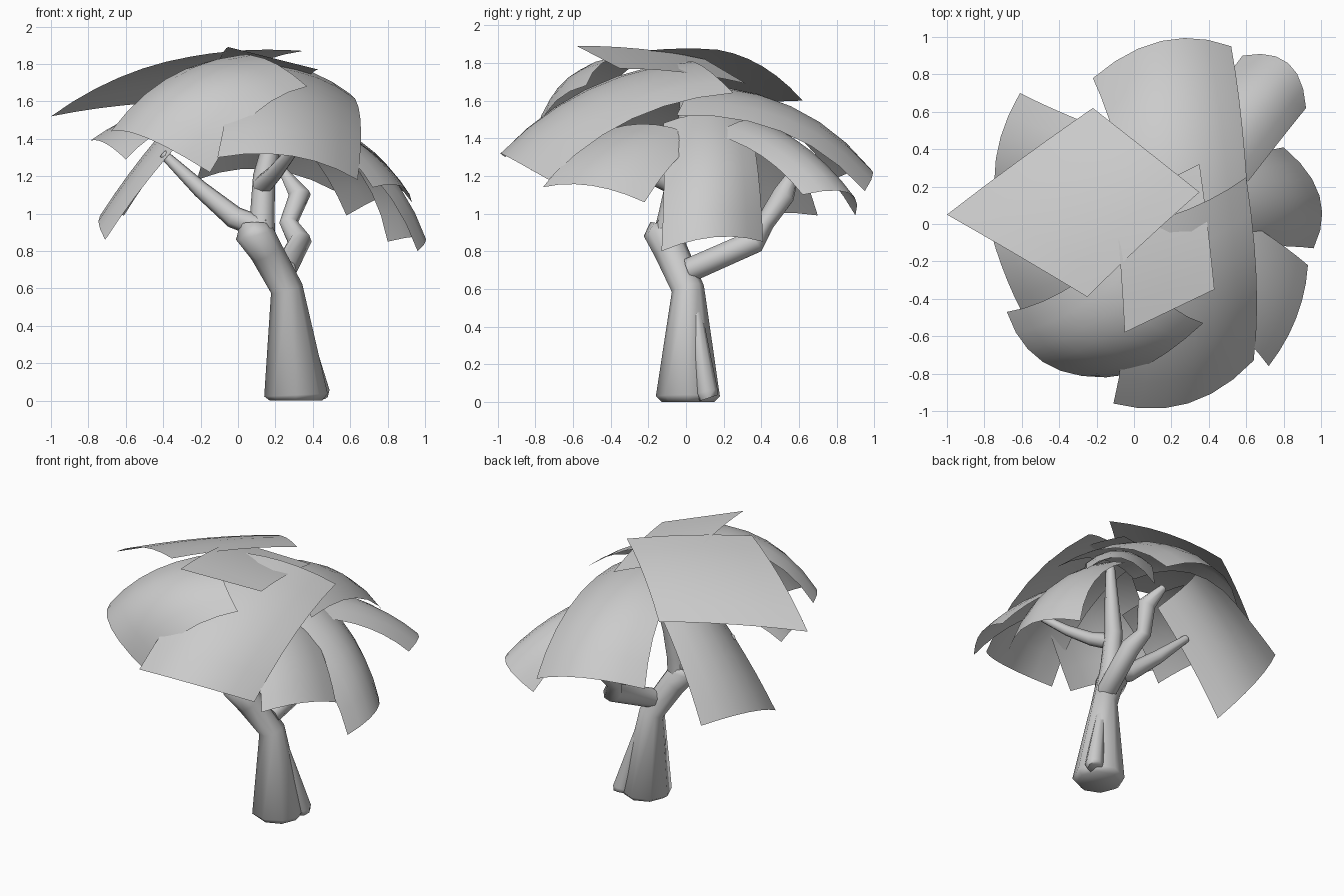
import bpy
import bmesh
from math import pi, radians, cos, sin
from mathutils import Vector

if "Cube" in bpy.data.objects:
    bpy.data.objects.remove(bpy.data.objects["Cube"])

grey = bpy.data.materials.new("plain_grey")
grey.use_nodes = True
grey.diffuse_color = (0.6, 0.6, 0.6, 1)
grey.node_tree.nodes["Principled BSDF"].inputs["Base Color"].default_value = (0.6, 0.6, 0.6, 1)


def finish(name, bm):
    mesh = bpy.data.meshes.new(name)
    bm.to_mesh(mesh)
    bm.free()
    mesh.materials.append(grey)
    obj = bpy.data.objects.new(name, mesh)
    bpy.context.collection.objects.link(obj)
    bpy.ops.object.select_all(action="DESELECT")
    obj.select_set(True)
    bpy.context.view_layer.objects.active = obj
    bpy.ops.object.shade_smooth_by_angle(angle=radians(75))


def limb(name, path, radii, sides=8):
    """Tapered tube lofted through a path, closed at both ends."""
    bm = bmesh.new()
    pts = [Vector(p) for p in path]
    rings = []
    axis = Vector((0, 0, 1))
    side = Vector((1, 0, 0))
    for i, (p, r) in enumerate(zip(pts, radii)):
        ahead = pts[min(i + 1, len(pts) - 1)] - p
        behind = p - pts[max(i - 1, 0)]
        new_axis = (ahead.normalized() + behind.normalized()).normalized()
        side = axis.rotation_difference(new_axis) @ side
        axis = new_axis
        other = axis.cross(side)
        angles = [2 * pi * k / sides for k in range(sides)]
        rings.append([bm.verts.new(p + r * (side * cos(a) + other * sin(a))) for a in angles])
    for low, high in zip(rings, rings[1:]):
        for k in range(sides):
            n = (k + 1) % sides
            bm.faces.new((low[k], low[n], high[n], high[k]))
    bm.faces.new(rings[0][::-1])
    bm.faces.new(rings[-1])
    finish(name, bm)


def leaf(name, corners, bow_across, bow_along, flare=0.0, steps=6):
    """Four-cornered sheet, bowed both ways, with its outer edge pushed sideways by flare."""
    a, b, c, d = [Vector(p) for p in corners]
    normal = (c - a).cross(d - b).normalized()
    if normal.z < 0:
        normal.negate()
    outward = a + b - c - d
    outward.z = 0
    outward.normalize()
    bm = bmesh.new()
    grid = []
    for j in range(steps + 1):
        v = j / steps
        row = []
        for i in range(steps + 1):
            u = i / steps
            arch = 4 * u * (1 - u)
            p = a.lerp(b, u).lerp(d.lerp(c, u), v)
            p += normal * (bow_across * arch + bow_along * 4 * v * (1 - v))
            p += outward * flare * arch * (1 - v)
            row.append(bm.verts.new(p))
        grid.append(row)
    for r, s in zip(grid, grid[1:]):
        for i in range(steps):
            bm.faces.new((r[i], r[i + 1], s[i + 1], s[i]))
    bm.normal_update()
    if sum(f.normal.z for f in bm.faces) < 0:
        bmesh.ops.reverse_faces(bm, faces=bm.faces)
    finish(name, bm)


# Trunk, root and branches
limb("trunk", [(.31, .01, 0), (.31, .01, .03), (.26, .01, .6), (.15, -.08, .8), (.09, -.12, .89), (.09, -.11, .94)],
     [.14, .17, .087, .09, .105, .08])
limb("root", [(.43, .12, .02), (.43, .11, .05), (.32, .05, .5)], [.05, .06, .03])
limb("middle_branch", [(.12, -.1, .86), (.13, -.08, 1.0), (.14, -.04, 1.2), (.19, 0, 1.42), (.2, 0, 1.65)],
     [.08, .065, .06, .045, .03])
limb("right_branch", [(.14, -.11, .92), (-.02, -.08, .98), (-.2, 0, 1.13), (-.4, .05, 1.32)],
     [.06, .06, .045, .025])
limb("front_branch", [(.13, -.06, 1.15), (.19, -.2, 1.21), (.27, -.35, 1.31), (.36, -.49, 1.43)],
     [.055, .045, .035, .025])
limb("back_branch", [(.25, .02, .7), (.33, .36, .85), (.27, .42, .95), (.33, .52, 1.1), (.24, .58, 1.23)],
     [.065, .065, .05, .06, .025])

# Canopy sheets: outer edge first, then the inner edge
leaf("top_right_leaf", [(-1, .05, 1.52), (-.22, .62, 1.6), (.35, .17, 1.87), (-.25, -.39, 1.84)], .02, .05)
leaf("top_front_leaf", [(-.05, -.58, 1.89), (.43, -.35, 1.77), (.35, .32, 1.69), (-.1, .1, 1.82)], 0, .02)
leaf("front_right_leaf", [(-.68, -.47, 1.44), (-.15, -.82, 1.22), (.37, -.53, 1.68), (-.05, -.12, 1.83)], .1, .11, .06)
leaf("front_leaf", [(-.11, -.96, 1.3), (.64, -.73, 1.18), (.6, .25, 1.64), (-.06, -.02, 1.8)], .08, .11, .08)
leaf("front_left_leaf", [(.72, -.76, 1.14), (.93, -.22, 1.06), (.5, .08, 1.4), (.37, -.4, 1.45)], .06, .04, .01)
leaf("left_leaf", [(.96, -.13, .8), (.8, .41, .85), (.36, .34, 1.48), (.36, -.12, 1.48)], .08, .09, .05)
leaf("back_left_leaf", [(.92, .62, 1.1), (.58, .9, .99), (.25, .45, 1.45), (.55, .15, 1.42)], .08, .05, .08)
leaf("back_leaf", [(.52, .95, 1.12), (-.22, .78, 1.18), (0, 0, 1.64), (.62, -.05, 1.52)], .1, .13, .07)
leaf("back_right_leaf", [(-.61, .7, .99), (-.71, 0, .86), (-.2, 0, 1.5), (-.15, .5, 1.58)], .1, .02)
leaf("right_leaf", [(-.79, .05, 1.39), (-.6, -.47, 1.29), (-.15, -.3, 1.56), (-.25, .2, 1.6)], .04, .04)
